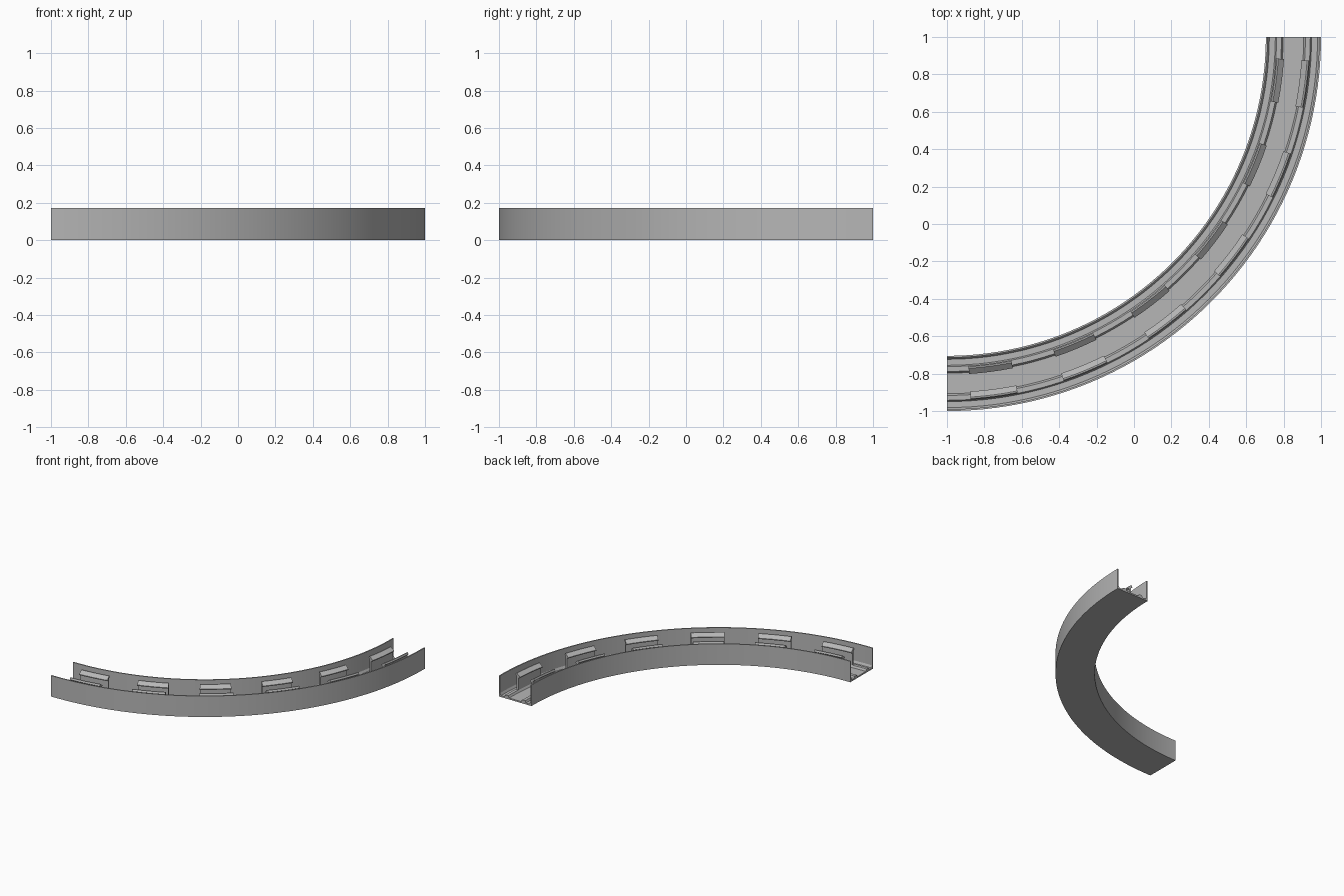
import bpy, bmesh
from math import radians, sin, cos

cube = bpy.data.objects.get("Cube")
if cube:
    bpy.data.objects.remove(cube, do_unlink=True)

grey = bpy.data.materials.new("plain grey")
grey.use_nodes = True
colour = (0.47, 0.47, 0.47, 1)
grey.diffuse_color = colour
grey.node_tree.nodes["Principled BSDF"].inputs["Base Color"].default_value = colour

MID = 1.8525        # radius of the channel's centre line
CX, CY = -1, 1      # centre of the bend


def sweep(name, section, start, end, steps):
    """Sweep a closed (radial offset, height) section around the bend."""
    bm = bmesh.new()
    rings = []
    for i in range(steps + 1):
        a = radians(start + (end - start) * i / steps)
        rings.append([bm.verts.new((CX + (MID + d) * sin(a),
                                    CY - (MID + d) * cos(a), z))
                      for d, z in section])
    n = len(section)
    for r0, r1 in zip(rings, rings[1:]):
        for j in range(n):
            k = (j + 1) % n
            bm.faces.new((r0[j], r0[k], r1[k], r1[j]))
    bm.faces.new(rings[0])
    bm.faces.new(rings[-1])
    bmesh.ops.recalc_face_normals(bm, faces=bm.faces)
    mesh = bpy.data.meshes.new(name)
    bm.to_mesh(mesh)
    bm.free()
    mesh.materials.append(grey)
    ob = bpy.data.objects.new(name, mesh)
    bpy.context.collection.objects.link(ob)
    bpy.ops.object.select_all(action='DESELECT')
    ob.select_set(True)
    bpy.context.view_layer.objects.active = ob
    bpy.ops.object.shade_smooth_by_angle(angle=radians(20))
    return ob


# Channel: side walls, sloped wall feet and low floor ribs, mirrored
half = [(0.1475, 0), (0.1475, 0.172), (0.138, 0.172), (0.138, 0.03),
        (0.129, 0.012), (0.097, 0.012), (0.09, 0.028), (0.064, 0.028),
        (0.055, 0.012)]
channel = half + [(-d, z) for d, z in reversed(half)]
sweep("curved_channel", channel, 0, 90, 48)

# Snap clips: upright plates with a barbed top, facing the middle
clip = [(0.079, 0.02), (0.079, 0.14), (0.091, 0.15), (0.085, 0.163),
        (0.077, 0.163), (0.047, 0.139), (0.047, 0.132), (0.064, 0.127),
        (0.064, 0.02)]
for side, label in ((1, "outer"), (-1, "inner")):
    section = [(side * d, z) for d, z in clip]
    for i in range(6):
        start = 3.75 + 15 * i
        sweep(f"{label}_clip_{i + 1}", section, start, start + 7.5, 4)
